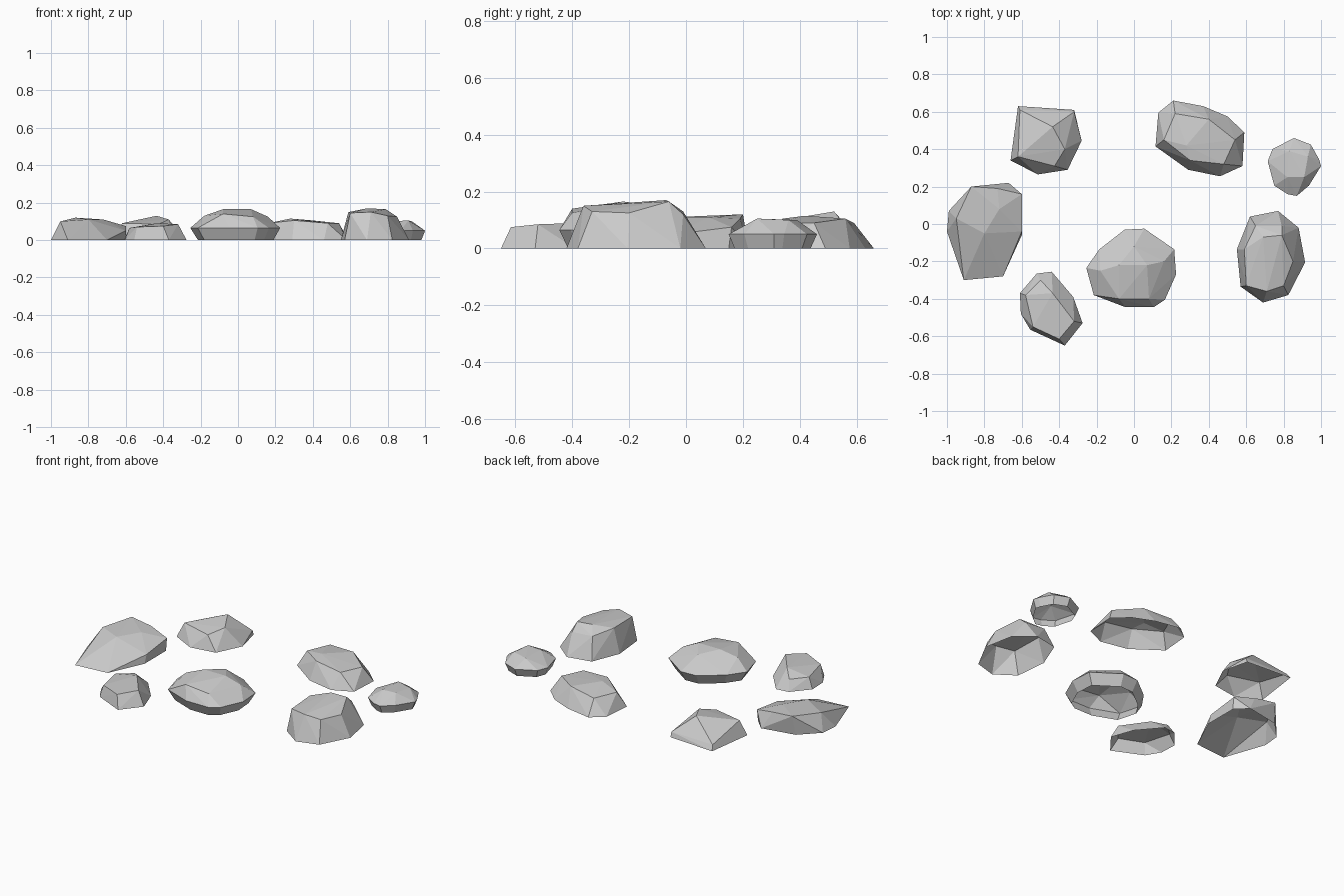
import bpy, bmesh

# one plain grey stone colour
stone = bpy.data.materials.new("grey_stone")
stone.diffuse_color = (0.6, 0.6, 0.6, 1)


def rock(name, outline, crown, belly=0.0, foot=1.0):
    """Faceted stone shell, open underneath.
    outline: widest contour (x, y), at height belly; foot: size of the ground contour
    crown: (x, y, z) corners of the upper facets."""
    cx = sum(p[0] for p in outline) / len(outline)
    cy = sum(p[1] for p in outline) / len(outline)
    bm = bmesh.new()
    for x, y in outline:
        bm.verts.new((cx + (x - cx) * foot, cy + (y - cy) * foot, 0))
        if belly > 0:
            bm.verts.new((x, y, belly))
    for p in crown:
        bm.verts.new(p)
    res = bmesh.ops.convex_hull(bm, input=bm.verts[:])
    loose = [v for v in bm.verts if not v.link_faces]
    bmesh.ops.delete(bm, geom=loose, context='VERTS')
    bmesh.ops.recalc_face_normals(bm, faces=bm.faces[:])
    # open underside
    under = [f for f in bm.faces if all(v.co.z < 1e-4 for v in f.verts)]
    bmesh.ops.delete(bm, geom=under, context='FACES')
    me = bpy.data.meshes.new(name)
    bm.to_mesh(me)
    bm.free()
    me.materials.append(stone)
    ob = bpy.data.objects.new(name, me)
    bpy.context.collection.objects.link(ob)
    return ob


# long rock on the left
rock("rock_left",
     [(-.88, .18), (-.67, .22), (-.60, .15), (-.60, -.06), (-.70, -.28),
      (-.91, -.30), (-1.0, -.04), (-.99, .07)],
     [(-.95, .03, .10), (-.87, .20, .12), (-.73, .19, .105), (-.60, .16, .075),
      (-.72, .08, .11), (-.80, -.05, .11), (-.60, -.04, .05)])

# back left rock with a single peak
rock("rock_back_left",
     [(-.62, .63), (-.32, .61), (-.28, .445), (-.355, .29), (-.515, .265), (-.66, .34)],
     [(-.435, .52, .13), (-.62, .36, .09), (-.37, .40, .11), (-.425, .31, .085),
      (-.61, .61, .03), (-.32, .60, .03)])

# broad flat rock at the back right
rock("rock_back_right",
     [(.21, .66), (.37, .63), (.50, .575), (.59, .49), (.58, .31), (.46, .255),
      (.29, .29), (.115, .415), (.13, .595)],
     [(.16, .45, .09), (.22, .59, .09), (.28, .42, .115), (.40, .56, .105),
      (.54, .45, .09), (.48, .32, .09), (.30, .34, .105)])

# small rock on the far right, bulging above the ground
rock("rock_small",
     [(.855, .46), (.945, .425), (.99, .345), (1.0, .31), (.935, .205),
      (.87, .15), (.82, .16), (.75, .205), (.715, .335), (.74, .40)],
     [(.82, .25, .10), (.91, .25, .105), (.93, .36, .10), (.83, .39, .10)],
     belly=.05, foot=.86)

# big central rock, bulging above the ground
rock("rock_center",
     [(-.05, -.03), (.055, -.025), (.215, -.135), (.225, -.27), (.165, -.405),
      (.105, -.445), (-.045, -.445), (-.215, -.38), (-.255, -.235), (-.185, -.135)],
     [(-.08, -.22, .165), (.07, -.22, .165), (0, -.12, .15), (-.08, -.40, .14),
      (.08, -.40, .125), (.16, -.20, .125), (-.18, -.25, .13)],
     belly=.065, foot=.84)

# tall rock on the right
rock("rock_right",
     [(.62, .04), (.77, .07), (.88, -.02), (.915, -.205), (.825, -.38),
      (.69, -.42), (.57, -.335), (.55, -.135)],
     [(.60, -.33, .145), (.71, -.36, .15), (.69, -.07, .17), (.79, -.06, .165),
      (.85, -.20, .125), (.59, -.135, .15), (.65, -.01, .13), (.79, -.01, .12),
      (.80, -.33, .13)])

# low rock at the front
rock("rock_front",
     [(-.52, -.265), (-.44, -.255), (-.325, -.39), (-.275, -.53), (-.37, -.65),
      (-.555, -.565), (-.605, -.48), (-.61, -.37)],
     [(-.40, -.615, .075), (-.54, -.55, .07), (-.32, -.52, .085), (-.435, -.37, .09),
      (-.58, -.38, .065), (-.50, -.30, .06)])
